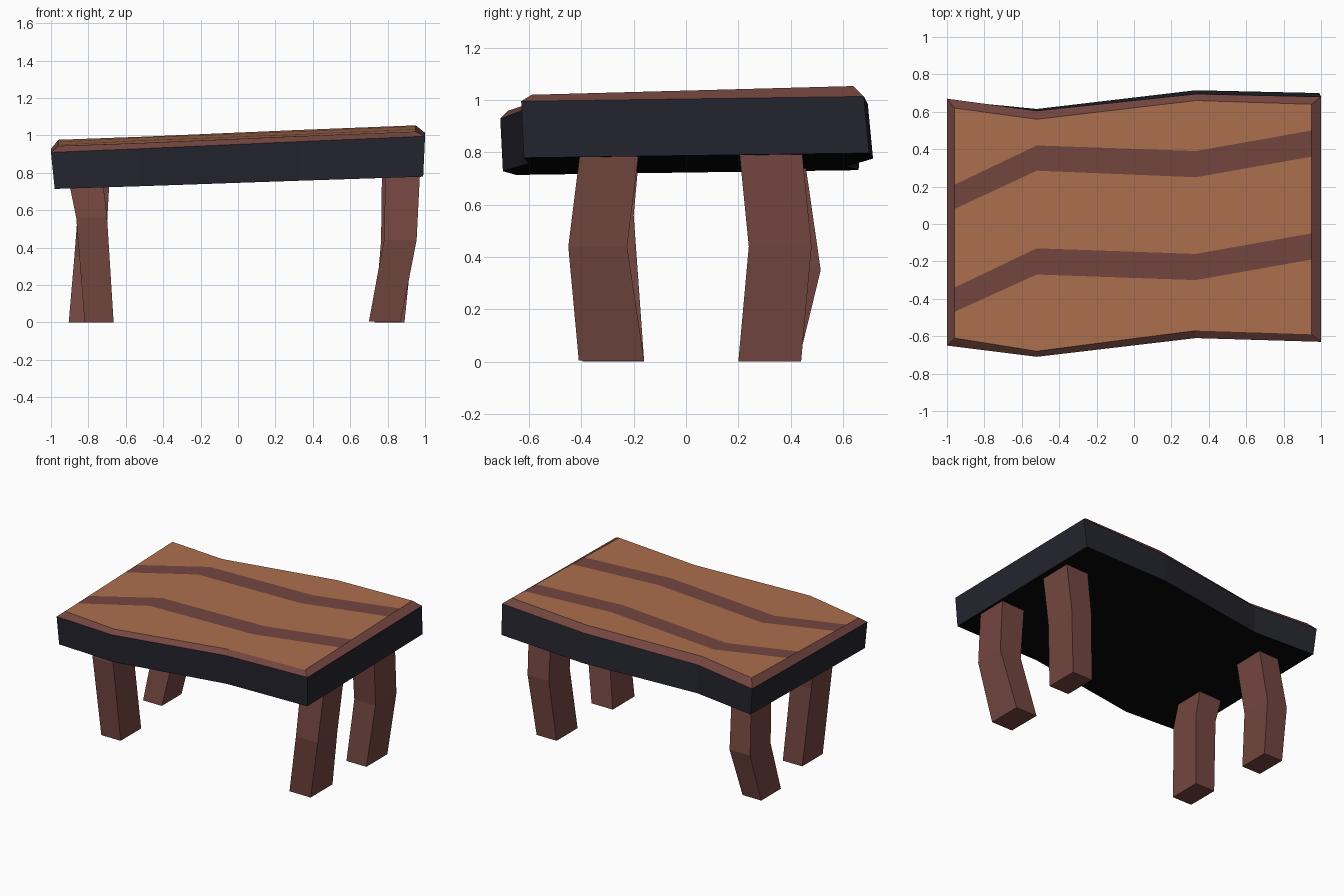
import bpy
import bmesh

cube = bpy.data.objects.get("Cube")
if cube:
    bpy.data.objects.remove(cube, do_unlink=True)


def material(name, r, g, b):
    m = bpy.data.materials.new(name)
    m.use_nodes = True
    m.diffuse_color = (r, g, b, 1)
    m.node_tree.nodes["Principled BSDF"].inputs["Base Color"].default_value = (r, g, b, 1)
    return m


tan = material("tan_wood", 0.42, 0.16, 0.075)
brown = material("red_brown_wood", 0.175, 0.062, 0.052)
navy = material("dark_navy", 0.018, 0.018, 0.028)
black = material("underside_black", 0.002, 0.002, 0.002)
TAN, BROWN, NAVY, BLACK = range(4)


def finish(bm, name, mats):
    bmesh.ops.recalc_face_normals(bm, faces=bm.faces)
    mesh = bpy.data.meshes.new(name)
    bm.to_mesh(mesh)
    bm.free()
    for m in mats:
        mesh.materials.append(m)
    obj = bpy.data.objects.new(name, mesh)
    bpy.context.collection.objects.link(obj)
    return obj


def face(bm, verts, mat=0):
    bm.faces.new(verts).material_index = mat


def bridge(bm, a, b, mat=0):
    """Close the gap between two vertex loops."""
    n = len(a)
    for i in range(n):
        j = (i + 1) % n
        face(bm, (a[i], a[j], b[j], b[i]), mat)


# Crooked table top: wavy rows of boards, sloped rim, sides and underside
def inner_z(x, y):
    return 0.998 + 0.04 * x + 0.027 * y


def outer_z(x, y):
    return 0.961 + 0.043 * x + 0.014 * y


def bottom_z(x, y):
    return 0.755 + 0.033 * x + 0.014 * y


def row(bm, points, height):
    return [bm.verts.new((x, y, height(x, y))) for x, y in points]


inner_x = (-0.96, -0.52, 0.33, 0.95)
outer_x = (-1.0, -0.52, 0.33, 1.0)
bottom_x = (-0.98, -0.52, 0.33, 0.99)
board_edges = (
    (-0.61, -0.68, -0.57, -0.59),
    (-0.47, -0.27, -0.30, -0.19),
    (-0.34, -0.13, -0.16, -0.05),
    (0.08, 0.285, 0.25, 0.36),
    (0.21, 0.42, 0.39, 0.50),
    (0.62, 0.56, 0.66, 0.64),
)

bm = bmesh.new()
rows = [row(bm, zip(inner_x, ys), inner_z) for ys in board_edges]
for k in range(len(rows) - 1):
    for i in range(3):
        face(bm, (rows[k][i], rows[k][i + 1], rows[k + 1][i + 1], rows[k + 1][i]),
             BROWN if k % 2 else TAN)

rim_front = row(bm, zip(outer_x, (-0.65, -0.71, -0.61, -0.63)), outer_z)
rim_back = row(bm, zip(outer_x, (0.67, 0.605, 0.695, 0.68)), outer_z)
low_front = row(bm, zip(bottom_x, (-0.65, -0.70, -0.60, -0.62)), bottom_z)
low_back = row(bm, zip(bottom_x, (0.66, 0.615, 0.715, 0.70)), bottom_z)

rim_loop = rim_front + rim_back[::-1]
low_loop = low_front + low_back[::-1]
bridge(bm, rim_loop, low_loop, NAVY)
for i in range(3):
    face(bm, (low_front[i], low_front[i + 1], low_back[i + 1], low_back[i]), BLACK)
    face(bm, (rim_front[i], rim_front[i + 1], rows[0][i + 1], rows[0][i]), BROWN)
    face(bm, (rim_back[i], rim_back[i + 1], rows[-1][i + 1], rows[-1][i]), BROWN)
# rim at the two ends follows every board edge
for i in (0, 3):
    face(bm, [rim_front[i]] + [r[i] for r in rows] + [rim_back[i]], BROWN)
finish(bm, "table_top", (tan, brown, navy, black))


# Bent legs: each ring is (x min, x max, y min, y max, z)
def leg(name, rings):
    bm = bmesh.new()
    loops = [[bm.verts.new((x, y, z)) for x, y in ((a, c), (b, c), (b, d), (a, d))]
             for a, b, c, d, z in rings]
    for lower, upper in zip(loops, loops[1:]):
        bridge(bm, lower, upper)
    face(bm, loops[0])
    face(bm, loops[-1])
    finish(bm, name, (brown,))


leg("front_right_leg", ((-0.82, -0.665, -0.395, -0.16, 0.0),
                        (-0.865, -0.70, -0.43, -0.20, 0.56),
                        (-0.91, -0.725, -0.40, -0.18, 0.78)))
leg("back_right_leg", ((-0.905, -0.755, 0.205, 0.43, 0.0),
                       (-0.875, -0.71, 0.28, 0.515, 0.35),
                       (-0.84, -0.685, 0.22, 0.45, 0.80)))
leg("front_left_leg", ((0.70, 0.87, -0.41, -0.16, 0.005),
                       (0.78, 0.955, -0.45, -0.225, 0.44),
                       (0.79, 0.975, -0.40, -0.175, 0.84)))
leg("back_left_leg", ((0.73, 0.89, 0.2, 0.44, 0.0),
                      (0.765, 0.935, 0.24, 0.48, 0.44),
                      (0.77, 0.95, 0.2, 0.44, 0.84)))
